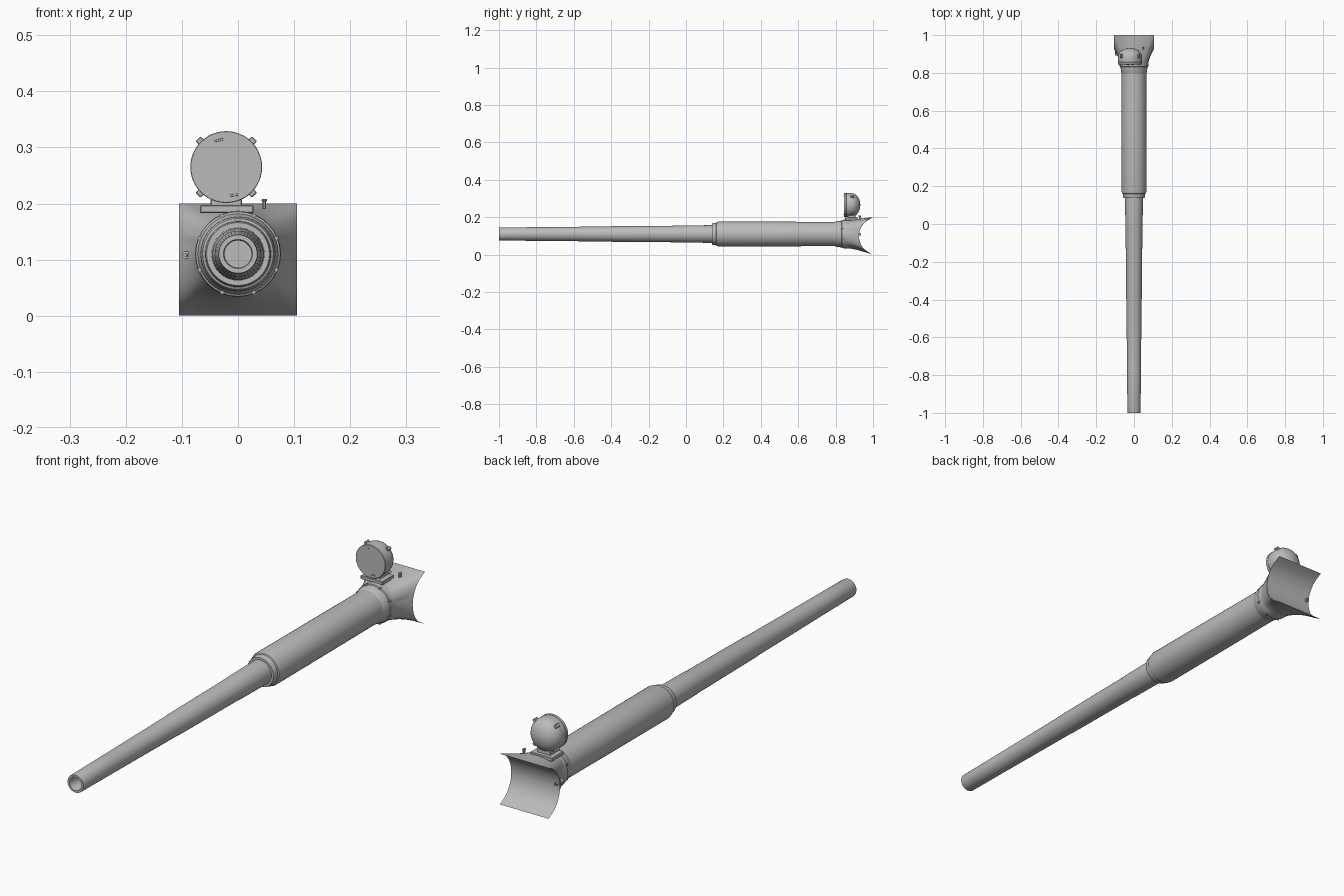
import bpy, bmesh, math
from mathutils import Matrix, Vector

if "Cube" in bpy.data.objects:
    bpy.data.objects.remove(bpy.data.objects["Cube"])

AXIS_Z = 0.11
grey = bpy.data.materials.new("grey_paint")
grey.diffuse_color = (0.5, 0.5, 0.5, 1)
grey.use_nodes = True
grey.node_tree.nodes["Principled BSDF"].inputs["Base Color"].default_value = grey.diffuse_color


def finish(name, bm, angle=35):
    bmesh.ops.remove_doubles(bm, verts=bm.verts, dist=1e-5)
    bmesh.ops.recalc_face_normals(bm, faces=bm.faces)
    me = bpy.data.meshes.new(name)
    bm.to_mesh(me)
    bm.free()
    ob = bpy.data.objects.new(name, me)
    bpy.context.collection.objects.link(ob)
    me.materials.append(grey)
    bpy.ops.object.select_all(action='DESELECT')
    bpy.context.view_layer.objects.active = ob
    ob.select_set(True)
    bpy.ops.object.shade_smooth_by_angle(angle=math.radians(angle))
    return ob


def skin(bm, rings):
    for a, b in zip(rings, rings[1:]):
        n = len(a)
        for i in range(n):
            j = (i + 1) % n
            bm.faces.new((a[i], a[j], b[j], b[i]))


def lathe(name, profile, x=0, z=AXIS_Z, n=40):
    """Turn (y, radius) points around an axis parallel to y."""
    bm = bmesh.new()
    rings = []
    for y, r in profile:
        r = max(r, 1e-4)
        rings.append([bm.verts.new((x + r * math.cos(2 * math.pi * i / n), y,
                                    z + r * math.sin(2 * math.pi * i / n)))
                      for i in range(n)])
    skin(bm, rings)
    bm.faces.new(rings[0])
    bm.faces.new(rings[-1])
    return finish(name, bm)


def box(name, centre, size, rot_y=0, bevel=0.0015):
    bm = bmesh.new()
    bmesh.ops.create_cube(bm, size=1, matrix=Matrix.Translation(centre)
                          @ Matrix.Rotation(rot_y, 4, 'Y') @ Matrix.Diagonal((*size, 1)))
    bmesh.ops.bevel(bm, geom=bm.edges[:], offset=bevel, segments=1, affect='EDGES')
    return finish(name, bm)


# Barrel with hollow muzzle and slight steps
lathe("barrel", [(-0.93, 0.024), (-0.995, 0.024), (-1.0, 0.026), (-1.0, 0.034), (-0.997, 0.035),
                 (-0.8, 0.0365), (-0.4, 0.0405), (-0.395, 0.0415), (-0.03, 0.0445),
                 (-0.025, 0.0455), (0.16, 0.0475)])

# Thick sleeve behind the barrel
lathe("sleeve", [(0.138, 0.045), (0.138, 0.056), (0.142, 0.058), (0.16, 0.059), (0.162, 0.063),
                 (0.175, 0.0665), (0.6, 0.0655), (0.78, 0.065), (0.86, 0.067)])

# Collar where the sleeve enters the mantlet
lathe("collar", [(0.795, 0.064), (0.80, 0.067), (0.832, 0.072), (0.834, 0.0755),
                 (0.846, 0.0765), (0.88, 0.077)], n=32)


# Mantlet: round neck flaring to a rectangle, hollowed at the back
def arc_y(z):
    return min(1.0, 1.03 - math.sqrt(max(0, 0.105 ** 2 - (z - 0.099) ** 2)))


def build_mantlet():
    bm = bmesh.new()
    n, steps = 64, 12
    rim = []
    for i in range(n):
        a = 2 * math.pi * i / n
        c, s = math.cos(a), math.sin(a)
        k = 1 / max(abs(c), abs(s))
        rim.append((0.105 * c * k, 0.1 + 0.1 * s * k, c, s))
    rings = []
    for j in range(steps + 1):
        t = j / steps
        ring = []
        for x, z, c, s in rim:
            w = t ** 1.6 if s < 0.3 else t ** 1.25
            ring.append(bm.verts.new((0.073 * c * (1 - w) + x * w,
                                      0.835 * (1 - t) + arc_y(z) * t,
                                      (AXIS_Z + 0.073 * s) * (1 - w) + z * w)))
        rings.append(ring)
    # concave rear face
    for j in range(1, 9):
        f = max(1 - j / 8, 0.001)
        rings.append([bm.verts.new((x * f, arc_y(0.1 + (z - 0.1) * f), 0.1 + (z - 0.1) * f))
                      for x, z, c, s in rim])
    skin(bm, rings)
    bm.faces.new(rings[0])
    bm.faces.new(rings[-1])
    finish("mantlet", bm, 40)


build_mantlet()

# Sight tube through the mantlet and bolts round the neck
lathe("sight_tube", [(0.90, 0.003), (0.893, 0.003), (0.893, 0.007), (0.935, 0.007),
                     (0.935, 0.003), (0.93, 0.003)], x=-0.093, z=0.108, n=12)
for i in range(8):
    a = math.pi / 8 + i * math.pi / 4
    lathe("neck_bolt", [(0.828, 0.004), (0.842, 0.004)],
          x=0.0735 * math.cos(a), z=AXIS_Z + 0.0735 * math.sin(a), n=8)

# Searchlight: flat glass in front, domed shell behind
LX, LZ, LR = -0.021, 0.265, 0.064
dome = [(0.882 + 0.05 * math.sin(a), LR * math.cos(a))
        for a in [math.pi / 2 * i / 9 for i in range(10)]]
lathe("searchlight", [(0.845, LR - 0.001), (0.846, LR), (0.856, LR), (0.857, LR - 0.001),
                      (0.87, LR - 0.0005)] + dome, x=LX, z=LZ, n=48)

# Clamps round the searchlight rim
for i in range(4):
    a = math.pi / 4 + i * math.pi / 2
    d = Vector((math.cos(a), 0, math.sin(a)))
    box("light_clamp", Vector((LX, 0.889, LZ)) + d * 0.064, (0.014, 0.02, 0.013), -a)
for x, z, r in ((-0.034, 0.313, -0.25), (-0.008, 0.215, -0.1)):
    box("glass_clip", Vector((x, 0.8445, z)), (0.015, 0.004, 0.004), r, 0.0005)

# Searchlight stand on top of the mantlet
box("stand_plate", Vector((-0.02, 0.885, 0.19)), (0.095, 0.07, 0.014))
box("stand_block", Vector((-0.021, 0.885, 0.203)), (0.056, 0.04, 0.02))
for s in (-1, 1):
    box("stand_fork", Vector((-0.021 + s * 0.025, 0.885, 0.207)), (0.006, 0.03, 0.022))

# Small lifting pegs on the mantlet top
box("top_peg", Vector((0.047, 0.93, 0.199)), (0.006, 0.012, 0.018))
box("top_peg_head", Vector((0.047, 0.93, 0.206)), (0.01, 0.014, 0.004), 0, 0.001)
